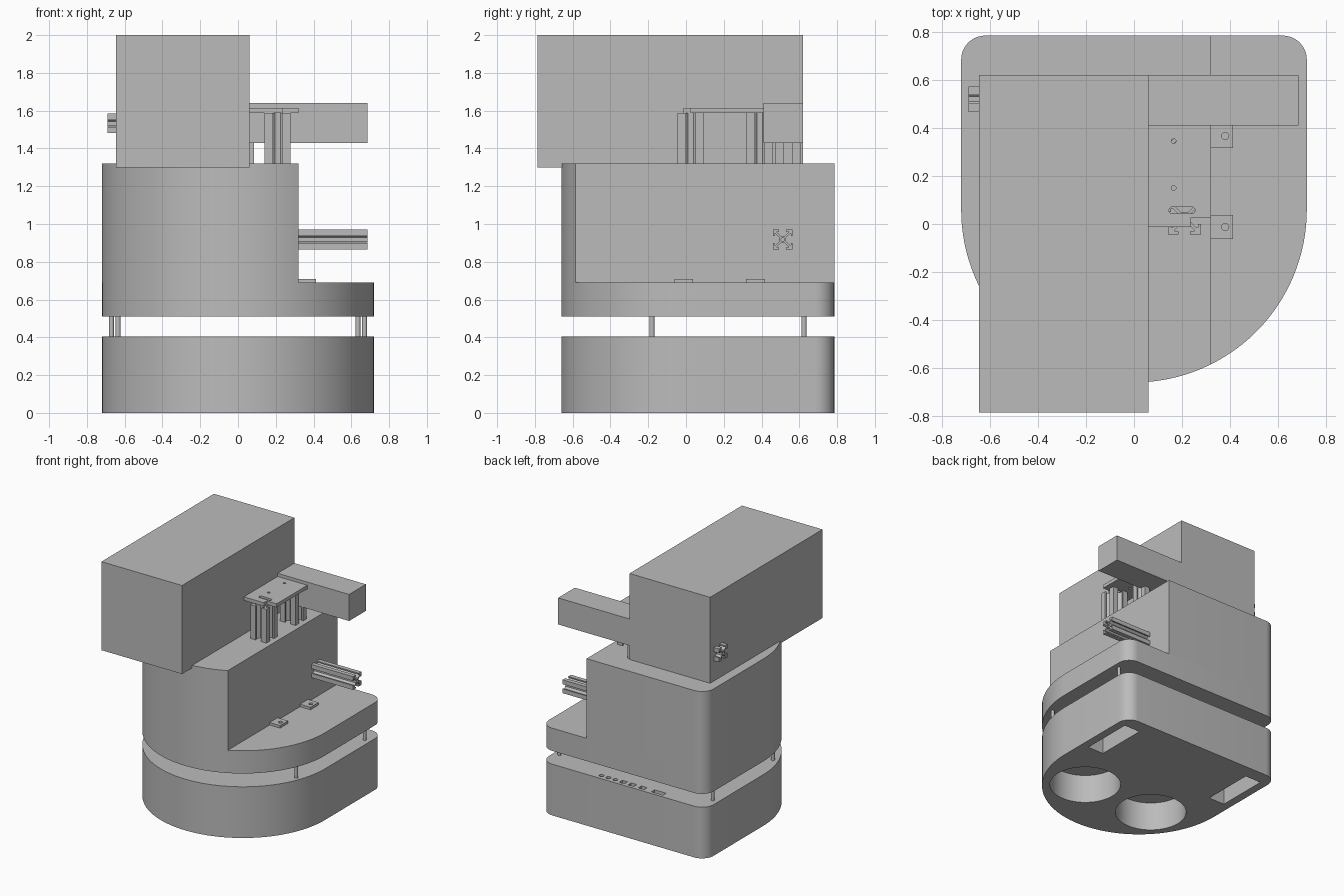
import bpy, bmesh, math
from mathutils import Matrix

if "Cube" in bpy.data.objects:
    bpy.data.objects.remove(bpy.data.objects["Cube"])

grey = bpy.data.materials.new("plain grey")
grey.diffuse_color = (0.5, 0.5, 0.5, 1)
grey.use_nodes = True
grey.node_tree.nodes["Principled BSDF"].inputs["Base Color"].default_value = grey.diffuse_color


def prism(name, pts, z0, z1, smooth=False, matrix=None):
    """Extrude a closed outline from z0 to z1."""
    bm = bmesh.new()
    face = bm.faces.new([bm.verts.new((x, y, z0)) for x, y in pts])
    new = bmesh.ops.extrude_face_region(bm, geom=[face])["geom"]
    bmesh.ops.translate(bm, vec=(0, 0, z1 - z0),
                        verts=[g for g in new if isinstance(g, bmesh.types.BMVert)])
    if matrix:
        bm.transform(matrix)
    bmesh.ops.recalc_face_normals(bm, faces=bm.faces)
    mesh = bpy.data.meshes.new(name)
    bm.to_mesh(mesh)
    bm.free()
    mesh.materials.append(grey)
    ob = bpy.data.objects.new(name, mesh)
    bpy.context.collection.objects.link(ob)
    if smooth:
        smooth_angle(ob)
    return ob


def smooth_angle(ob):
    bpy.ops.object.select_all(action='DESELECT')
    ob.select_set(True)
    bpy.context.view_layer.objects.active = ob
    bpy.ops.object.shade_smooth_by_angle(angle=math.radians(30))


def rect(x0, x1, y0, y1):
    return [(x0, y0), (x1, y0), (x1, y1), (x0, y1)]


def box(name, x0, x1, y0, y1, z0, z1):
    return prism(name, rect(x0, x1, y0, y1), z0, z1)


def arc(cx, cy, r, a0, a1, n):
    return [(cx + r * math.cos(math.radians(a0 + (a1 - a0) * i / n)),
             cy + r * math.sin(math.radians(a0 + (a1 - a0) * i / n))) for i in range(n + 1)]


def circle(cx, cy, r, n=24):
    return arc(cx, cy, r, 0, 360, n)[:-1]


def cut(ob, cutters):
    for c in cutters:
        m = ob.modifiers.new("cut", 'BOOLEAN')
        m.operation, m.object, m.solver = 'DIFFERENCE', c, 'EXACT'
        bpy.context.view_layer.objects.active = ob
        bpy.ops.object.modifier_apply(modifier=m.name)
        bpy.data.objects.remove(c)


# D-shaped footprint: round front, rounded back corners
R, CY, BACK, RC = 0.72, 0.06, 0.785, 0.1
back_left = arc(-R + RC, BACK - RC, RC, 90, 180, 10)
footprint = arc(0, CY, R, 180, 360, 64) + arc(R - RC, BACK - RC, RC, 0, 90, 10) + back_left

# Base with speaker bores, wheel wells and a row of ports
base = prism("base", footprint, 0, 0.405)
cutters = []
for s in (-1, 1):
    cutters.append(prism("bore", circle(s * 0.317, -0.185, 0.262, 64), -0.1, 0.23))
    cutters.append(box("well", s * 0.585 - 0.07, s * 0.585 + 0.07, 0.255, 0.675, -0.1, 0.2))
for x in (0.22, 0.16, 0.10):
    cutters.append(prism("round_port", circle(x, 0.74, 0.018, 16), 0.37, 0.5))
for x, w in ((0.03, 0.022), (-0.05, 0.025), (-0.14, 0.025), (-0.28, 0.05)):
    cutters.append(box("port", x - w, x + w, 0.72, 0.76, 0.37, 0.5))
cut(base, cutters)
smooth_angle(base)

# Stand-off rods between base and deck
for s in (-1, 1):
    for x, y in ((0.635, -0.18), (0.67, 0.625)):
        prism("standoff_rod", circle(s * x, y, 0.013, 16), 0.4, 0.515, True)

# Deck and tall body, the body cut flat on its right side
prism("deck", footprint, 0.51, 0.69, True)
EDGE = 0.32
end = 360 - math.degrees(math.acos(EDGE / R))
prism("body", arc(0, CY, R, 180, end, 48) + [(EDGE, BACK)] + back_left, 0.69, 1.32, True)

# Head box and side arm
box("head", -0.645, 0.06, -0.785, 0.62, 1.30, 2.0)
box("side_arm", 0.06, 0.685, 0.41, 0.62, 1.43, 1.64)

# Slotted extrusion section, one side repeated four times
half = [(1, 1), (.35, 1), (.35, .82), (.58, .82), (.58, .72), (.2, .34)]
side = half + [(-x, y) for x, y in reversed(half[1:])]
section = []
for k in range(4):
    c, s = ((1, 0), (0, 1), (-1, 0), (0, -1))[k]
    section += [(x * c - y * s, x * s + y * c) for x, y in side]


def extrusion(name, size, length, matrix):
    ob = prism(name, [(x * size / 2, y * size / 2) for x, y in section], 0, length, False, matrix)
    bore = prism("core", circle(0, 0, size * 0.09, 16), -0.1, length + 0.1, False, matrix)
    cut(ob, [bore])


along_x = Matrix.Rotation(math.radians(90), 4, 'Y')
extrusion("side_rail", 0.105, 0.385, Matrix.Translation((0.30, 0.512, 0.918)) @ along_x)
extrusion("rear_rail", 0.105, 0.065, Matrix.Translation((-0.69, 0.52, 1.533)) @ along_x)
for x, y, h in ((0.21, 0.025, 0.27), (0.21, 0.39, 0.27), (0.017, 0.54, 0.27)):
    extrusion("post", 0.138, h, Matrix.Translation((x, y, 1.317)))

# Notched mounting plate with slot and screw holes
plate = prism("mounting_plate", [(0.06, -0.012), (0.235, -0.012), (0.235, 0.025),
                                 (0.32, 0.025), (0.32, 0.41), (0.06, 0.41)], 1.587, 1.615)
slot = arc(0.24, 0.057, 0.014, -90, 90, 8) + arc(0.16, 0.057, 0.014, 90, 270, 8)
cut(plate, [prism("slot", slot, 1.5, 1.7)] +
    [prism("hole", circle(0.165, y, 0.01, 16), 1.5, 1.7) for y in (0.15, 0.345)])

# Clips on the deck
for y in (-0.012, 0.367):
    clip = box("deck_clip", 0.315, 0.412, y - 0.05, y + 0.05, 0.688, 0.71)
    cut(clip, [prism("hole", circle(0.38, y, 0.015, 16), 0.695, 0.8)])
